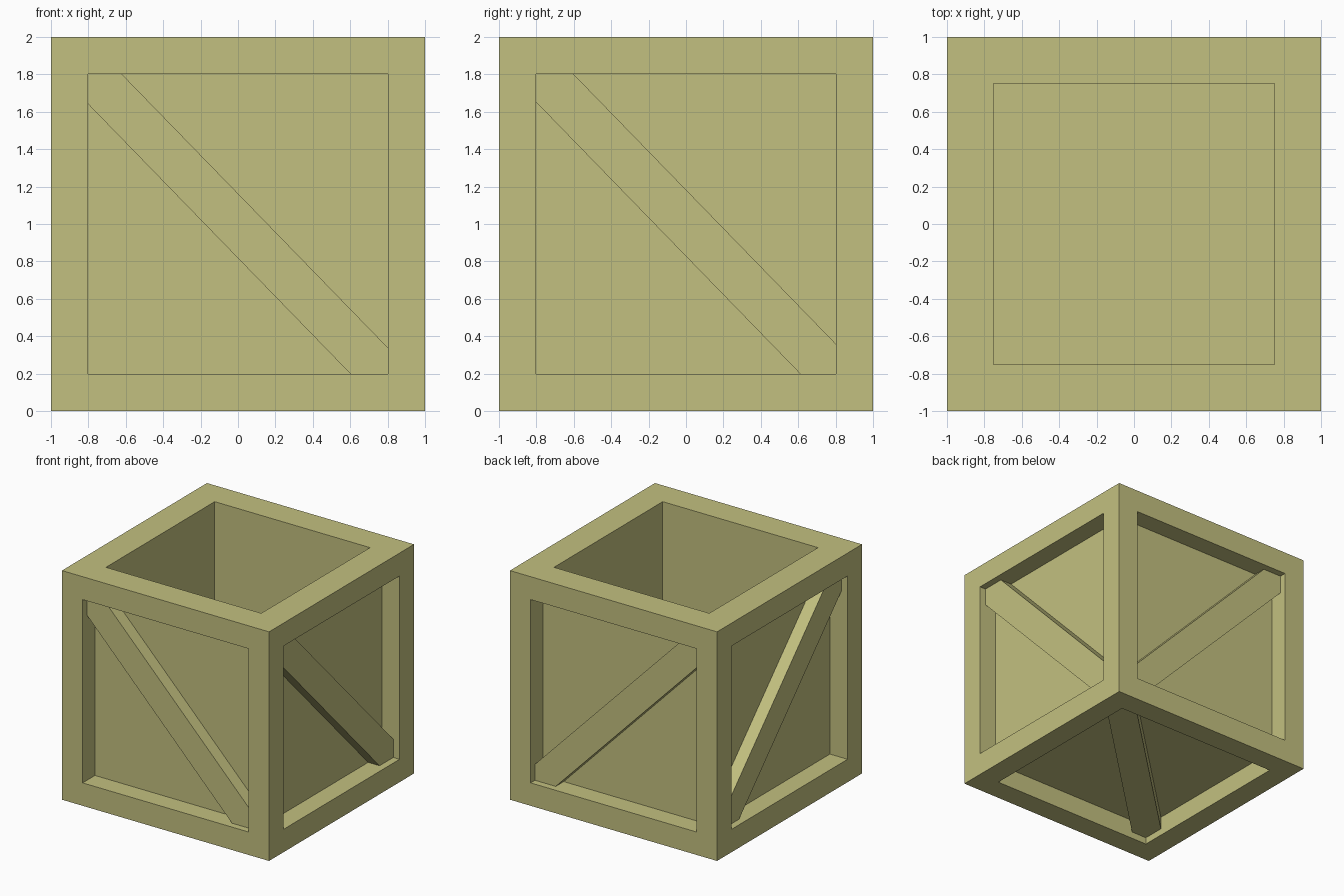
import bpy
import bmesh
from mathutils import Vector

default = bpy.data.objects.get("Cube")
if default:
    bpy.data.objects.remove(default, do_unlink=True)

OPENING = 0.8      # half width of the framed openings
PANEL = 0.83       # distance of the panels from the centre
BRACE_FACE = 0.94  # distance of the brace faces from the centre
CENTRE = Vector((0, 0, 1))
X, Y, Z = Vector((1, 0, 0)), Vector((0, 1, 0)), Vector((0, 0, 1))

wood = bpy.data.materials.new("olive_wood")
wood.use_nodes = True
colour = (0.545, 0.528, 0.215, 1)
wood.diffuse_color = colour
wood.node_tree.nodes["Principled BSDF"].inputs["Base Color"].default_value = colour


def add_object(name, bm):
    bmesh.ops.recalc_face_normals(bm, faces=bm.faces)
    mesh = bpy.data.meshes.new(name)
    bm.to_mesh(mesh)
    bm.free()
    mesh.materials.append(wood)
    obj = bpy.data.objects.new(name, mesh)
    bpy.context.collection.objects.link(obj)


def sink_panel(bm, face, border, depth):
    """Frame a face with a border, then push its middle straight inwards."""
    inward = -face.normal.copy()
    bmesh.ops.inset_region(bm, faces=[face], thickness=border, use_even_offset=True)
    panel = bmesh.ops.extrude_discrete_faces(bm, faces=[face])["faces"][0]
    bmesh.ops.translate(bm, vec=inward * depth, verts=panel.verts)


def add_brace(name, u, v, normal, top_cut, bottom_cut):
    """Diagonal plank from upper left to lower right, trimmed to the opening."""
    o = OPENING
    outline = [(-o, o), (-o, o - top_cut[1]), (o - bottom_cut[0], -o),
               (o, -o), (o, bottom_cut[1] - o), (top_cut[0] - o, o)]
    bm = bmesh.new()
    face = bm.faces.new([bm.verts.new(CENTRE + u * a + v * b + normal * PANEL)
                         for a, b in outline])
    front = bmesh.ops.extrude_face_region(bm, geom=[face], use_keep_orig=True)
    bmesh.ops.translate(bm, vec=normal * (BRACE_FACE - PANEL),
                        verts=[e for e in front["geom"]
                               if isinstance(e, bmesh.types.BMVert)])
    add_object(name, bm)


# Open box: recessed panels on the sides and base, deep cavity from the top
bm = bmesh.new()
bmesh.ops.create_cube(bm, size=2)
bmesh.ops.translate(bm, vec=CENTRE, verts=bm.verts)
bm.normal_update()
for face in list(bm.faces):
    if face.normal.z > 0.5:
        sink_panel(bm, face, 0.25, 1.75)
    else:
        sink_panel(bm, face, 1 - OPENING, 1 - PANEL)
add_object("crate_body", bm)

# Diagonal braces on the four sides and the base
for name, normal in (("front_brace", -Y), ("back_brace", Y)):
    add_brace(name, X, Z, normal, (0.18, 0.16), (0.2, 0.14))
for name, normal in (("left_brace", X), ("right_brace", -X)):
    add_brace(name, Y, Z, normal, (0.2, 0.15), (0.19, 0.16))
add_brace("base_brace", -X, Y, -Z, (0.15, 0.195), (0.15, 0.195))
